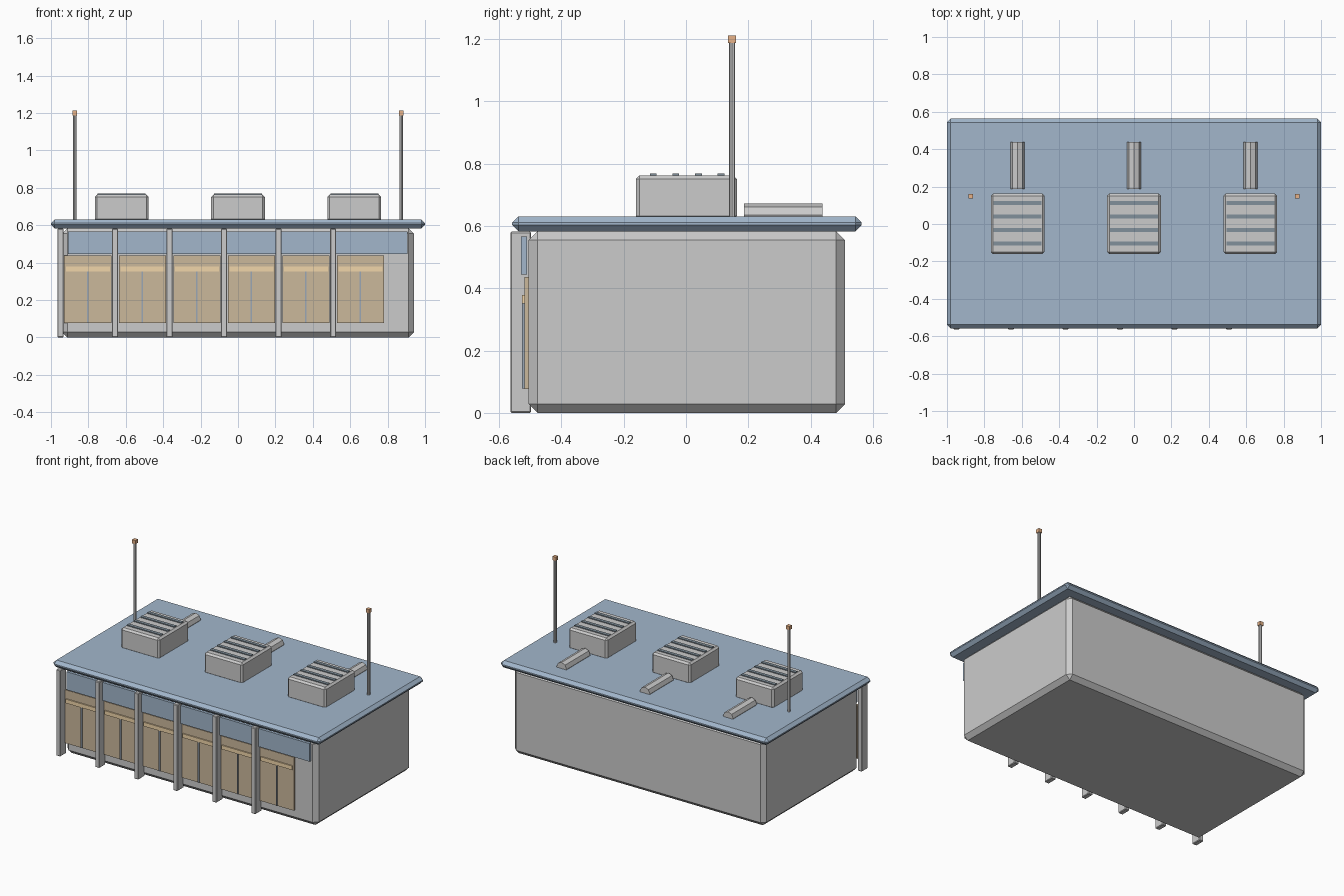
import bpy
from math import pi

if "Cube" in bpy.data.objects:
    bpy.data.objects.remove(bpy.data.objects["Cube"])


def material(name, rgb):
    m = bpy.data.materials.new(name)
    m.diffuse_color = (*rgb, 1)
    m.use_nodes = True
    m.node_tree.nodes["Principled BSDF"].inputs["Base Color"].default_value = m.diffuse_color
    return m


BLUE = material("blue", (0.36, 0.47, 0.60))
BROWN = material("brown", (0.60, 0.48, 0.33))
TAN = material("tan", (0.88, 0.67, 0.40))
DARK = material("dark", (0.22, 0.28, 0.33))
SEAM = material("seam", (0.33, 0.39, 0.46))
ORANGE = material("orange", (0.80, 0.45, 0.25))


def box(name, x, y, z, mat=None, bevel=0):
    """Box from (min, max) ranges with an optional one-segment chamfer."""
    bpy.ops.mesh.primitive_cube_add(
        size=1, location=[(r[0] + r[1]) / 2 for r in (x, y, z)])
    o = bpy.context.object
    o.name = name
    o.scale = [r[1] - r[0] for r in (x, y, z)]
    bpy.ops.object.transform_apply(location=False, rotation=False, scale=True)
    if bevel:
        b = o.modifiers.new("chamfer", 'BEVEL')
        b.width = bevel
        b.segments = 1
    if mat:
        o.data.materials.append(mat)
    return o


def rod(name, loc, radius, length, rot=(0, 0, 0)):
    bpy.ops.mesh.primitive_cylinder_add(
        vertices=8, radius=radius, depth=length, location=loc, rotation=rot)
    bpy.context.object.name = name


def span(c, w):
    return (c - w / 2, c + w / 2)


# Main hall and overhanging roof slab
box("hall_body", (-0.94, 0.94), (-0.505, 0.51), (0, 0.583), bevel=0.028)
box("roof", (-1, 1), (-0.558, 0.564), (0.583, 0.631), BLUE, 0.02)

# Window band above the doors
box("window_band", (-0.91, 0.905), (-0.529, -0.511), (0.445, 0.567), BLUE)

# Six bays: pillar, door, handle strip and centre seam
for i in range(6):
    px = -0.949 + 0.2915 * i
    dx = px + 0.146
    box(f"pillar_{i}", span(px, 0.033), (-0.564, -0.497), (0, 0.582), bevel=0.004)
    box(f"door_{i}", span(dx, 0.252), (-0.519, -0.501), (0.077, 0.437), BROWN)
    box(f"door_strip_{i}", span(dx, 0.235), (-0.527, -0.515), (0.352, 0.379), TAN)
    box(f"door_seam_{i}", span(dx, 0.008), (-0.526, -0.515), (0.079, 0.354), SEAM)

# Rooftop units with vent slats and rear ducts
for i, cx in enumerate((-0.622, 0, 0.622)):
    box(f"roof_unit_{i}", span(cx, 0.287), (-0.161, 0.163), (0.62, 0.763), bevel=0.012)
    for j in range(4):
        box(f"vent_slat_{i}_{j}", span(cx, 0.256),
            span(-0.105 + 0.0723 * j, 0.022), (0.755, 0.769), DARK)
    rod(f"duct_{i}", (cx, 0.3125, 0.635), 0.0375, 0.253, (pi / 2, 0, 0))

# Masts with beacon tips
for side, sx in (("left", -0.873), ("right", 0.873)):
    rod(f"mast_{side}", (sx, 0.148, 0.907), 0.010, 0.58)
    box(f"beacon_{side}", span(sx, 0.025), span(0.148, 0.025), (1.187, 1.212), ORANGE)
